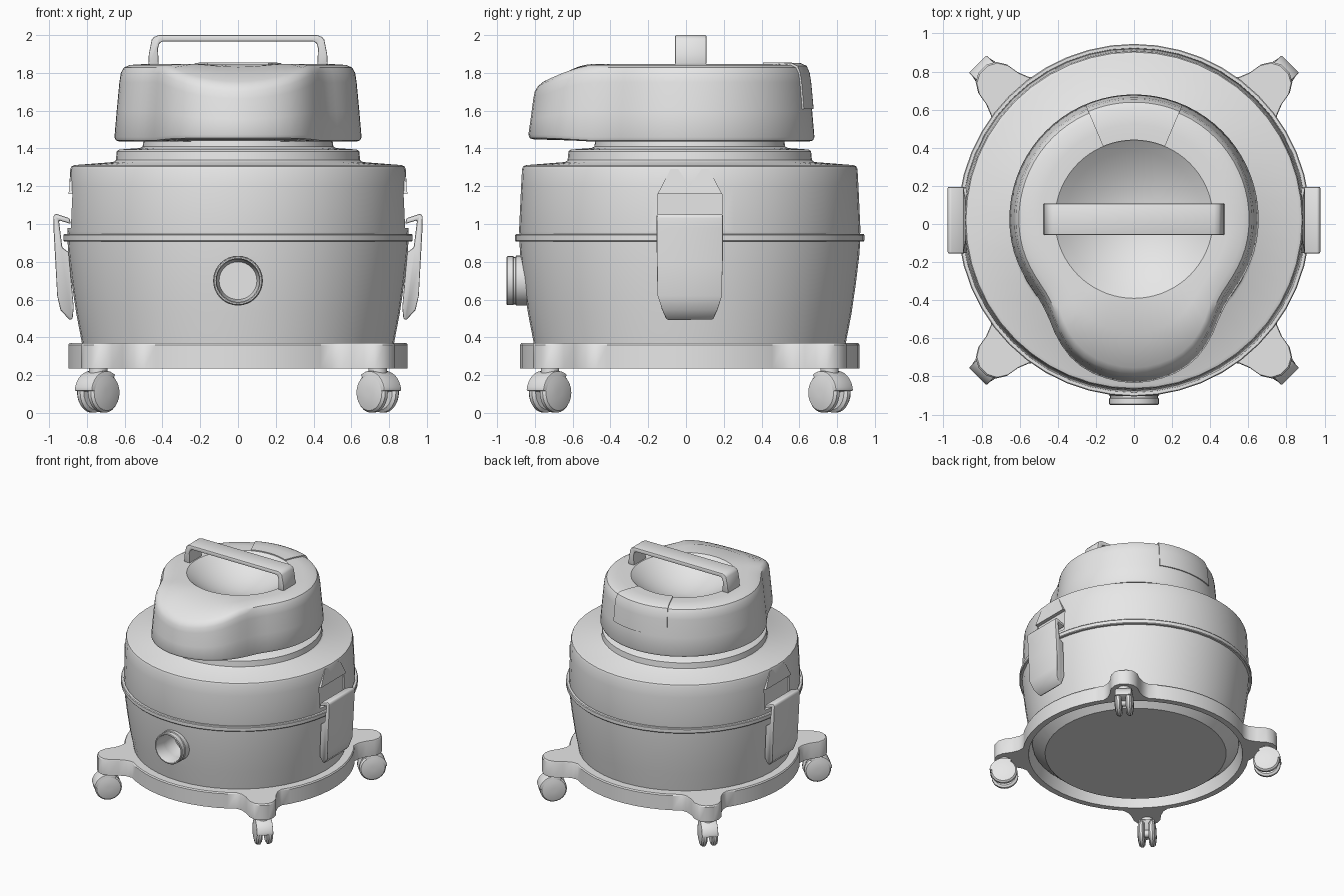
import bpy, bmesh, math
from mathutils import Matrix, Vector

if "Cube" in bpy.data.objects:
    bpy.data.objects.remove(bpy.data.objects["Cube"])

CY = 0.02  # body axis offset in y
GREY = bpy.data.materials.new("light_grey")
GREY.diffuse_color = (0.8, 0.8, 0.8, 1)
GREY.use_nodes = True
GREY.node_tree.nodes["Principled BSDF"].inputs["Base Color"].default_value = GREY.diffuse_color


def finish(name, bm, cutters=(), bevel=0, angle=35, open_at=()):
    bmesh.ops.recalc_face_normals(bm, faces=bm.faces)
    me = bpy.data.meshes.new(name)
    bm.to_mesh(me)
    bm.free()
    me.materials.append(GREY)
    ob = bpy.data.objects.new(name, me)
    bpy.context.collection.objects.link(ob)
    bpy.ops.object.select_all(action='DESELECT')
    ob.select_set(True)
    bpy.context.view_layer.objects.active = ob
    if bevel:
        m = ob.modifiers.new("bevel", 'BEVEL')
        m.width, m.segments, m.limit_method = bevel, 2, 'ANGLE'
        bpy.ops.object.modifier_apply(modifier="bevel")
    for c in cutters:
        m = ob.modifiers.new("cut", 'BOOLEAN')
        m.operation, m.object, m.solver = 'DIFFERENCE', c, 'EXACT'
        bpy.ops.object.modifier_apply(modifier="cut")
        bpy.data.objects.remove(c)
    if open_at:  # drop hidden caps lying flat at these heights
        bm = bmesh.new()
        bm.from_mesh(me)
        caps = [f for f in bm.faces if any(all(abs(v.co.z - z) < 1e-3 for v in f.verts) for z in open_at)]
        bmesh.ops.delete(bm, geom=caps, context='FACES')
        bm.to_mesh(me)
        bm.free()
    bpy.ops.object.shade_smooth_by_angle(angle=math.radians(angle))
    return ob


def loft(rings, closed=True, caps=True, loop=False):
    """Skin a list of point rings; loop joins the last ring to the first."""
    bm = bmesh.new()
    vs = [[bm.verts.new(p) for p in r] for r in rings]
    n = len(vs[0])
    pairs = list(zip(vs, vs[1:])) + ([(vs[-1], vs[0])] if loop else [])
    for a, b in pairs:
        for i in range(n if closed else n - 1):
            j = (i + 1) % n
            bm.faces.new((a[i], a[j], b[j], b[i]))
    if caps and not loop:
        bm.faces.new(vs[0])
        bm.faces.new(vs[-1])
    return bm


def lathe(profile, n=48, matrix=None, loop=False):
    ang = [2 * math.pi * i / n for i in range(n)]
    bm = loft([[(r * math.cos(a), r * math.sin(a), z) for a in ang] for r, z in profile], loop=loop)
    bm.transform(matrix or Matrix.Translation((0, CY, 0)))
    return bm


def box(lo, hi):
    bm = bmesh.new()
    bmesh.ops.create_cube(bm, size=1)
    for v in bm.verts:
        v.co = [l + (c + 0.5) * (h - l) for c, l, h in zip(v.co, lo, hi)]
    return bm


def prism(points, depth, matrix):
    """Extrude a flat outline (x, y) symmetrically along local z, then place it."""
    bm = loft([[(x, y, s * depth / 2) for x, y in points] for s in (-1, 1)])
    bm.transform(matrix)
    return bm


# tub with the hose opening cut in the front
FRONT = Matrix.Translation((0, 0, 0.7)) @ Matrix.Rotation(math.pi / 2, 4, 'X')
hole = finish("hole_cutter", lathe([(0.10, 0.72), (0.113, 0.78), (0.113, 1.0)], 32, FRONT))
finish("tub", lathe([(0.72, 0.243), (0.82, 0.33), (0.83, 0.39), (0.857, 0.53), (0.88, 0.69),
                     (0.897, 0.83), (0.903, 0.915)]), [hole], open_at=(0.915,))
finish("hose_port", lathe([(0.113, 0.82), (0.132, 0.82), (0.132, 0.90), (0.125, 0.903), (0.125, 0.912),
                           (0.13, 0.915), (0.13, 0.945), (0.125, 0.95), (0.118, 0.95),
                           (0.113, 0.94)], 32, FRONT, loop=True))
finish("seam_rim", lathe([(0.89, 0.907), (0.92, 0.907), (0.925, 0.913), (0.925, 0.941),
                          (0.92, 0.947), (0.89, 0.947)]), open_at=())

# lid with a pocket for each latch
pockets = [finish("pocket_cutter", box((min(s * 0.866, s * 1.1), CY - 0.17, 0.98),
                                       (max(s * 0.866, s * 1.1), CY + 0.17, 1.16))) for s in (-1, 1)]
finish("lid", lathe([(0.90, 0.94), (0.904, 0.96), (0.893, 1.2), (0.888, 1.29), (0.882, 1.305),
                     (0.865, 1.312), (0.66, 1.328), (0.647, 1.338), (0.642, 1.385), (0.63, 1.394),
                     (0.52, 1.402), (0.505, 1.41), (0.50, 1.445)]), pockets, open_at=(0.94, 1.445))

# latch on each side, under a lip that fades into the lid
LATCH = [(0.885, 1.0), (0.892, 1.03), (0.965, 1.055), (0.978, 1.04), (0.977, 0.98), (0.967, 0.8),
         (0.957, 0.62), (0.94, 0.545), (0.89, 0.49), (0.875, 0.5), (0.87, 0.56), (0.895, 0.85),
         (0.93, 0.875), (0.948, 1.02)]
for s, side in ((1, "right"), (-1, "left")):
    bm = prism(LATCH, 0.35, Matrix.Translation((0, CY, 0)) @ Matrix.Rotation(math.pi / 2, 4, 'X'))
    for v in bm.verts:
        if v.co.z < 0.6:  # narrower at the bottom
            v.co.y = CY + (v.co.y - CY) * (1 - (0.6 - v.co.z) * 2.8)
        v.co.x *= s
    finish("latch_" + side, bm, bevel=0.008)
    bm = box((0.866, CY - 0.17, 1.16), (0.897, CY + 0.17, 1.29))
    for v in bm.verts:
        if v.co.z > 1.2:
            v.co.y = CY + (v.co.y - CY) * 0.6
            v.co.x = min(v.co.x, 0.884)
        v.co.x *= s
    finish("latch_lip_" + side, bm, angle=60)

# head outline: radius against the angle from straight ahead
SHAPE = [(0, 0.866), (18, 0.834), (28, 0.782), (36, 0.716), (46, 0.65), (58, 0.646), (75, 0.654), (180, 0.655)]


def radius(deg):
    def lin(d):
        d = abs((d + 180) % 360 - 180)
        for (a, r), (b, q) in zip(SHAPE, SHAPE[1:]):
            if d <= b:
                return r + (q - r) * (d - a) / (b - a)
    return sum(lin(deg + k) for k in (-6, -3, 0, 3, 6)) / 5


def head_point(deg, inset, blend, z, lift=0.0):
    """Blend 0 follows the outline, blend 1 is the round dish edge."""
    r = (radius(deg) - inset) * (1 - blend) + 0.415 * blend + (lift if blend == 0 else 0)
    t = math.radians(deg)
    x, y = r * math.sin(t), CY + 0.005 - r * math.cos(t)
    drop = 0.1 * (max(0, -0.5 - y) / 0.28) ** 1.4 * max(0, (z - 1.46) / 0.38)
    if z < 1.47:  # the nose underside rises slightly
        drop = -0.012 * min(1, max(0, -0.5 - y) / 0.2)
    return Vector((x, y, z - drop + (lift if z > 1.8 else 0)))


DEG = [i * 5 for i in range(72)]
RINGS = [(0.03, 0, 1.436), (0.008, 0, 1.442), (0, 0, 1.46), (0.012, 0, 1.6), (0.026, 0, 1.75), (0.034, 0, 1.8),
         (0.05, 0, 1.828), (0.08, 0, 1.842), (0.08, 0.5, 1.847), (0.08, 1, 1.845)]
rings = [[head_point(d, 0, 1, 1.436) for d in DEG]] + [[head_point(d, *k) for d in DEG] for k in RINGS]
for r in (0.36, 0.3, 0.23, 0.16, 0.09, 0.02):  # bowl sunk into the top
    z = 1.845 - 0.17 * (1 - (r / 0.415) ** 2)
    rings.append([(r * math.sin(math.radians(d)), CY + 0.005 - r * math.cos(math.radians(d)), z) for d in DEG])
bm = loft(rings, caps=False)
bmesh.ops.holes_fill(bm, edges=[e for e in bm.edges if e.is_boundary and e.verts[0].co.z > 1.5], sides=0)
finish("motor_head", bm)

# rear cover plate wrapping over the back edge of the head
PLATE = [(0.013, 0, 1.61)] + RINGS[4:]
plate = []
for lift, order in ((0.009, PLATE), (-0.004, PLATE[::-1])):
    plate += [[head_point(d, *k, lift) for d in range(157, 204, 2)] for k in order]
bm = loft(plate, closed=False, caps=False, loop=True)
bmesh.ops.holes_fill(bm, edges=bm.edges, sides=0)
finish("rear_cover", bm)

# carrying handle
HALF = [(0.475, 1.845), (0.472, 1.9), (0.457, 1.975), (0.445, 1.99), (0.42, 2.0)]
INNER = [(0.40, 1.966), (0.415, 1.958), (0.424, 1.93), (0.42, 1.845)]
arch = HALF + [(-x, z) for x, z in HALF[::-1]] + [(-x, z) for x, z in INNER[::-1]] + INNER
finish("handle", prism(arch, 0.165, Matrix.Translation((0, 0.025, 0)) @ Matrix.Rotation(math.pi / 2, 4, 'X')),
       bevel=0.006)

# dolly ring with four caster lobes
LOBE = [(0.88, -0.18), (0.92, -0.142), (0.98, -0.118), (1.05, -0.106), (1.10, -0.075), (1.124, -0.03)]
LOBE += [(u, -v) for u, v in LOBE[::-1]]
outline = []
for q in range(4):
    a = math.radians(45 + 90 * q)
    c, s = math.cos(a), math.sin(a)
    outline += [Vector((u * c - v * s, u * s + v * c, 0)) for u, v in LOBE]
    for k in range(10):
        b = a + math.radians(16 + k * 58 / 9)
        outline.append(Vector((0.9 * math.cos(b), 0.9 * math.sin(b), 0)))
up = Vector((0, CY, 0))
level = lambda pts, z: [p + up + Vector((0, 0, z)) for p in pts]
ring_in = lambda r: [p.normalized() * r for p in outline]
finish("dolly_base", loft([level(outline, 0.235), level(outline, 0.36), level([p * 0.992 for p in outline], 0.37),
                           level(ring_in(0.82), 0.37), level(ring_in(0.83), 0.33), level(ring_in(0.85), 0.235)],
                          loop=True))

# twin-wheel casters, rolling outwards
WHEEL = [(0.03, -0.024), (0.09, -0.024), (0.106, -0.012), (0.106, 0.008), (0.095, 0.022), (0.06, 0.03), (0.02, 0.032)]
hood = [(0.02, 0.0)] + [(0.115 * math.cos(math.radians(d)), 0.115 * math.sin(math.radians(d)))
                        for d in range(5, 126, 10)]
turn = Matrix.Rotation(math.pi / 2, 4, 'X')
for q in range(4):
    place = Matrix.Translation((0, CY, 0)) @ Matrix.Rotation(math.radians(45 + 90 * q), 4, 'Z') \
        @ Matrix.Translation((1.046, 0, 0.107))
    for s in (-1, 1):
        flip = Matrix.Rotation(math.pi if s > 0 else 0, 4, 'Z')  # domed side faces out
        finish("caster_wheel", lathe(WHEEL, 24, place @ Matrix.Translation((0, s * 0.042, 0)) @ flip @ turn))
    finish("caster_hood", prism(hood, 0.13, place @ turn), bevel=0.006)
    finish("caster_axle", lathe([(0.03, -0.03), (0.03, 0.03)], 12, place @ turn))
    finish("caster_stem", lathe([(0.05, 0.09), (0.05, 0.13)], 12, place))
